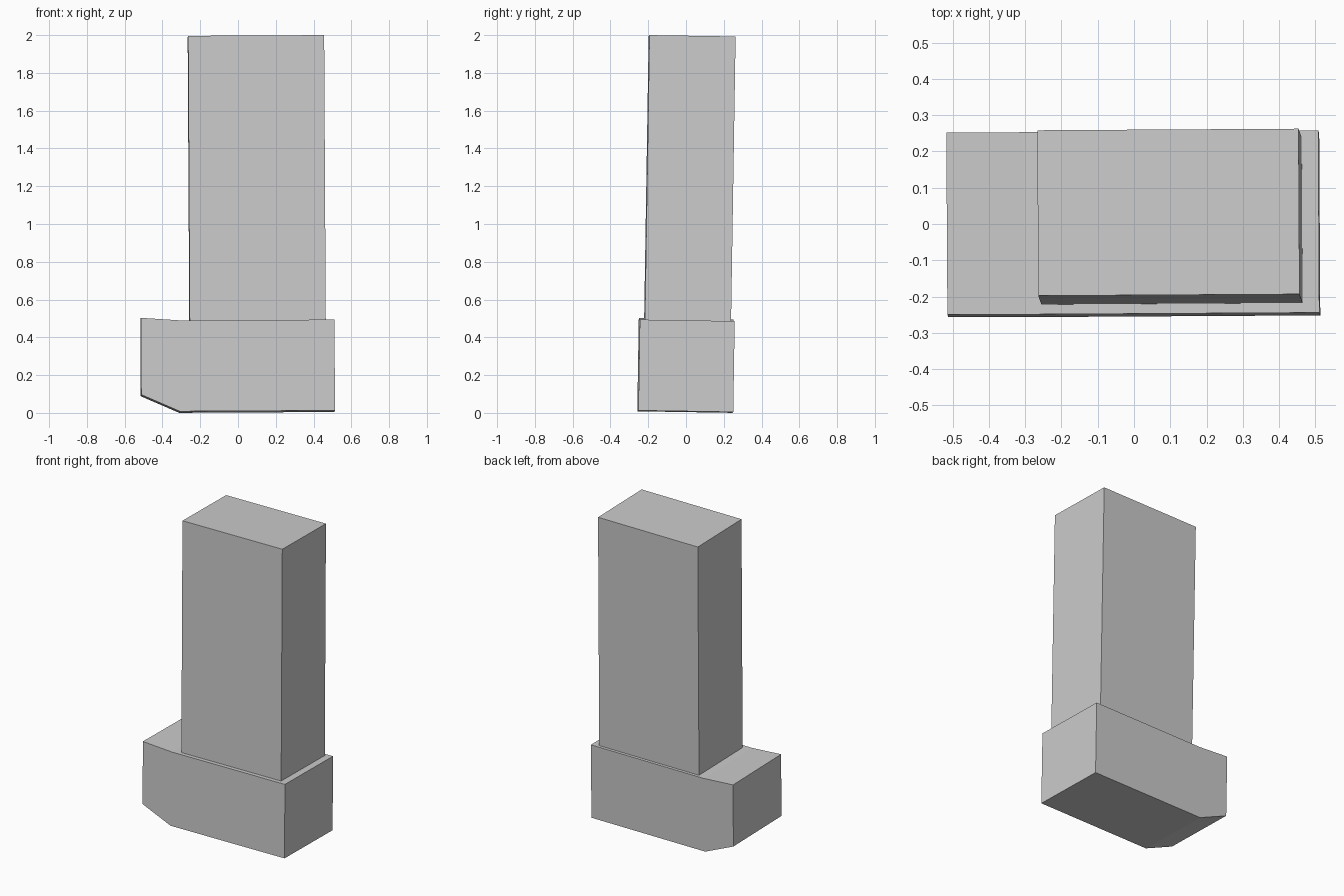
import bpy
import bmesh
from mathutils import Euler

if "Cube" in bpy.data.objects:
    bpy.data.objects.remove(bpy.data.objects["Cube"])

# The whole model leans very slightly
LEAN = Euler((-0.016, -0.0055, 0.006))


def extrude_profile(name, profile, y_front, y_back):
    """Extrude an XZ profile along Y into a closed flat-faced solid."""
    bm = bmesh.new()
    face = bm.faces.new([bm.verts.new((x, y_front, z)) for x, z in profile])
    result = bmesh.ops.extrude_face_region(bm, geom=[face])
    moved = [g for g in result["geom"] if isinstance(g, bmesh.types.BMVert)]
    bmesh.ops.translate(bm, verts=moved, vec=(0, y_back - y_front, 0))
    bmesh.ops.recalc_face_normals(bm, faces=bm.faces)
    mesh = bpy.data.meshes.new(name)
    bm.to_mesh(mesh)
    bm.free()
    obj = bpy.data.objects.new(name, mesh)
    obj.rotation_euler = LEAN
    bpy.context.collection.objects.link(obj)
    return obj


# Foot block: chamfered toe underneath, slightly raised toe on top
extrude_profile("foot", [(-0.513, 0.095), (-0.31, 0.006), (0.512, 0.006),
                         (0.512, 0.487), (-0.30, 0.487), (-0.513, 0.502)],
                -0.255, 0.247)

# Leg column, set into the foot
extrude_profile("leg", [(-0.254, 0.45), (0.466, 0.45),
                        (0.466, 1.994), (-0.254, 1.994)],
                -0.228, 0.228)
